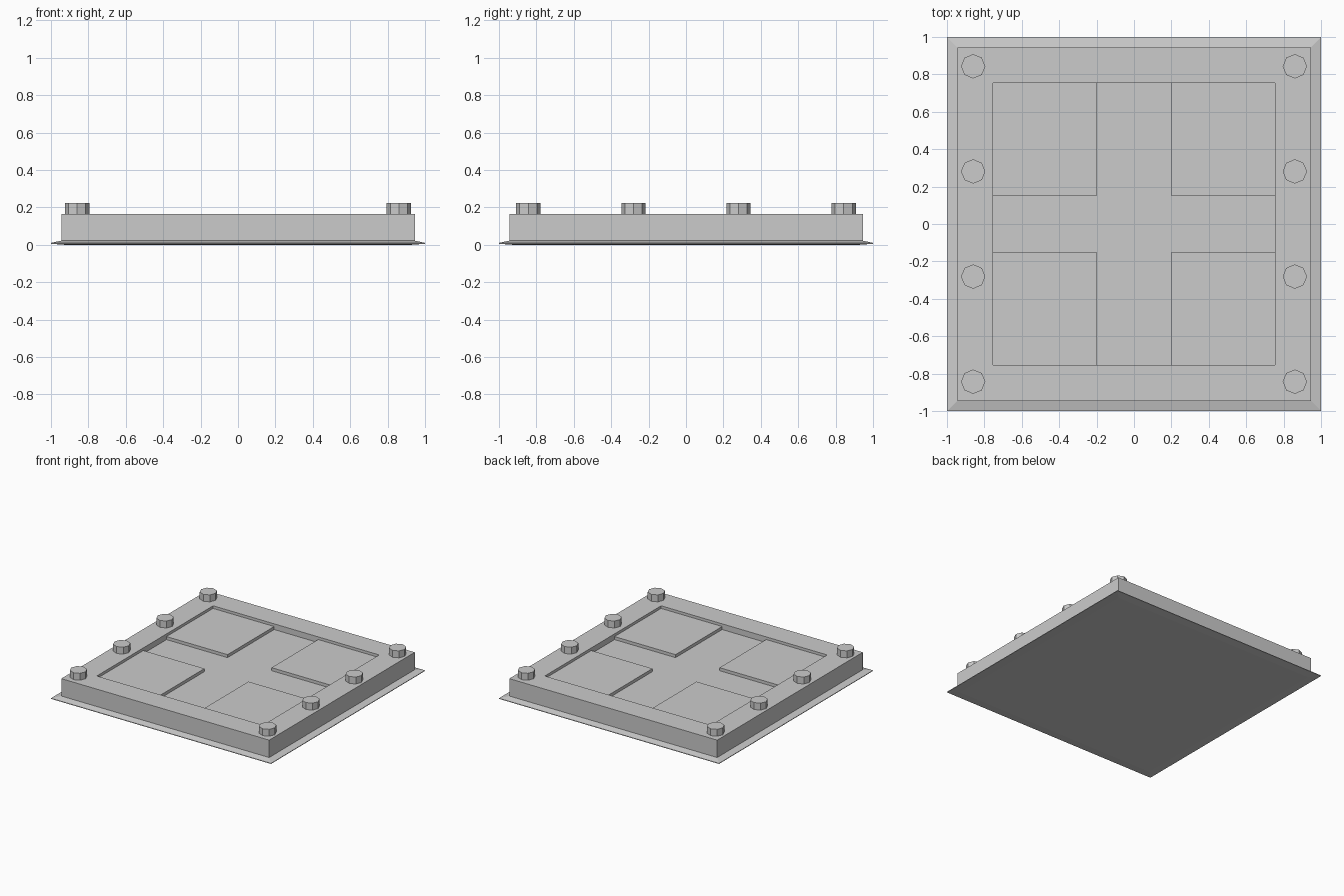
import bpy
import bmesh
import math

if "Cube" in bpy.data.objects:
    bpy.data.objects.remove(bpy.data.objects["Cube"])


def finish(bm, name):
    bmesh.ops.recalc_face_normals(bm, faces=bm.faces)
    mesh = bpy.data.meshes.new(name)
    bm.to_mesh(mesh)
    bm.free()
    obj = bpy.data.objects.new(name, mesh)
    bpy.context.collection.objects.link(obj)
    return obj


def square_loft(name, profile):
    """Join concentric squares given as (half_width, z), capping both ends."""
    bm = bmesh.new()
    rings = [[bm.verts.new((sx * h, sy * h, z))
              for sx, sy in ((-1, -1), (1, -1), (1, 1), (-1, 1))]
             for h, z in profile]
    for a, b in zip(rings, rings[1:]):
        for i in range(4):
            j = (i + 1) % 4
            bm.faces.new((a[i], a[j], b[j], b[i]))
    bm.faces.new(rings[0])
    bm.faces.new(rings[-1])
    return finish(bm, name)


def box(name, x0, x1, y0, y1, z0, z1):
    bm = bmesh.new()
    bmesh.ops.create_cube(bm, size=1)
    for v in bm.verts:
        v.co.x = x0 if v.co.x < 0 else x1
        v.co.y = y0 if v.co.y < 0 else y1
        v.co.z = z0 if v.co.z < 0 else z1
    return finish(bm, name)


def stud(name, x, y):
    bm = bmesh.new()
    bmesh.ops.create_cone(bm, cap_ends=True, segments=8,
                          radius1=0.065, radius2=0.065, depth=0.06)
    bmesh.ops.translate(bm, verts=bm.verts, vec=(x, y, 0.192))
    return finish(bm, name)


RIM, PAD, FLOOR = 0.165, 0.143, 0.118

# Plate: thin sloping flange, upright sides, flat rim and sunken floor
square_loft("plate", [(0.93, 0.0), (1.0, 0.005), (1.0, 0.01), (0.945, 0.022),
                      (0.945, RIM), (0.755, RIM), (0.755, FLOOR)])

# Four raised pads leaving a cross-shaped channel
for sx, side in ((-1, "left"), (1, "right")):
    for sy, end in ((-1, "front"), (1, "back")):
        xs = sorted((sx * 0.2, sx * 0.755))
        ys = sorted((sy * 0.15, sy * 0.755))
        box(f"pad_{end}_{side}", *xs, *ys, FLOOR - 0.01, PAD)

# Octagonal bolt heads along both sides
for sx, side in ((-1, "left"), (1, "right")):
    for i in range(4):
        stud(f"bolt_{side}_{i + 1}", sx * 0.86, -0.843 + i * 0.562)
